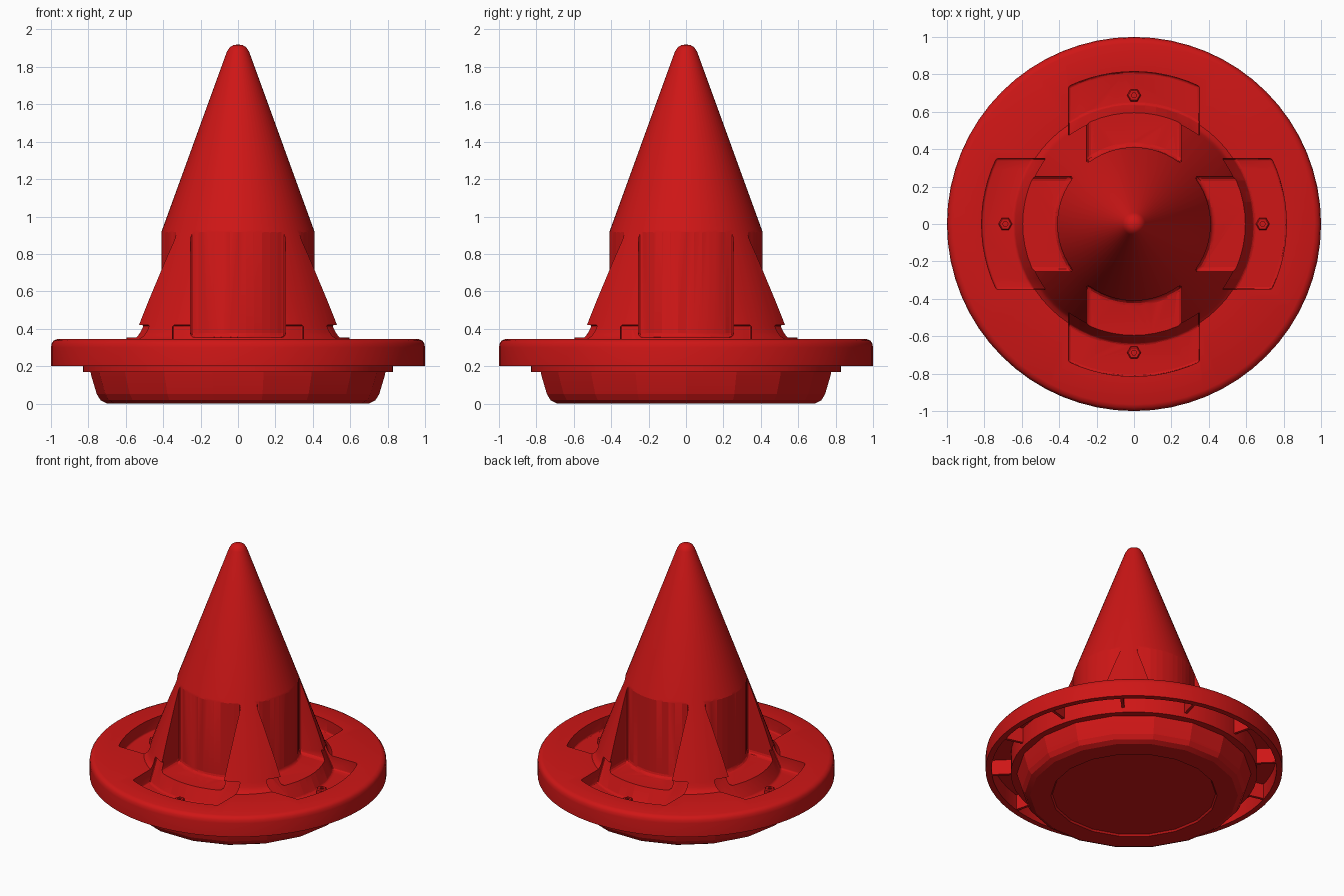
import bpy, bmesh, math
from mathutils import Matrix

if "Cube" in bpy.data.objects:
    bpy.data.objects.remove(bpy.data.objects["Cube"])

red = bpy.data.materials.new("red_plastic")
red.diffuse_color = (0.62, 0.008, 0.008, 1)
red.use_nodes = True
red.node_tree.nodes["Principled BSDF"].inputs["Base Color"].default_value = red.diffuse_color


def make_object(name, bm, smooth=35):
    bmesh.ops.recalc_face_normals(bm, faces=bm.faces)
    me = bpy.data.meshes.new(name)
    bm.to_mesh(me)
    bm.free()
    me.materials.append(red)
    ob = bpy.data.objects.new(name, me)
    bpy.context.collection.objects.link(ob)
    if smooth:
        shade(ob, smooth)
    return ob


def activate(ob):
    bpy.ops.object.select_all(action='DESELECT')
    ob.select_set(True)
    bpy.context.view_layer.objects.active = ob


def shade(ob, angle):
    activate(ob)
    bpy.ops.object.shade_smooth_by_angle(angle=math.radians(angle))


def lathe(name, profile, segs, smooth=35, loc=(0, 0, 0)):
    bm = bmesh.new()
    vs = [bm.verts.new((r, 0, z)) for r, z in profile]
    es = [bm.edges.new(p) for p in zip(vs, vs[1:])]
    bmesh.ops.spin(bm, geom=vs + es, cent=(0, 0, 0), axis=(0, 0, 1),
                   angle=math.tau, steps=segs, use_duplicate=False)
    bmesh.ops.remove_doubles(bm, verts=bm.verts, dist=1e-4)
    bmesh.ops.translate(bm, verts=bm.verts, vec=loc)
    return make_object(name, bm, smooth)


def plan(half, r_in, r_out, n=12):
    """Slot outline facing +x: straight sides, arcs for inner and outer ends."""
    ys = [-half + 2 * half * i / n for i in range(n + 1)]
    return ([(math.sqrt(r_in**2 - y * y), y) for y in ys] +
            [(math.sqrt(r_out**2 - y * y), y) for y in reversed(ys)])


def cutter(name, low, high, z0, z1, turn, bevel):
    bm = bmesh.new()
    rot = Matrix.Rotation(turn, 4, 'Z')
    a, b = ([bm.verts.new(rot @ Matrix.Translation((x, y, z)).translation) for x, y in pts]
            for pts, z in ((low, z0), (high, z1)))
    bm.faces.new(a)
    bm.faces.new(b)
    for i in range(len(a)):
        j = (i + 1) % len(a)
        bm.faces.new((a[i], a[j], b[j], b[i]))
    ob = make_object(name, bm, 0)
    ob.hide_render = True
    m = ob.modifiers.new("round", 'BEVEL')
    m.width, m.segments = bevel, 3
    m.limit_method, m.angle_limit = 'ANGLE', math.radians(45)
    return ob


def cut(target, tool):
    activate(target)
    m = target.modifiers.new("cut", 'BOOLEAN')
    m.operation, m.solver, m.object = 'DIFFERENCE', 'EXACT', tool
    bpy.ops.object.modifier_apply(modifier=m.name)
    bpy.data.objects.remove(tool, do_unlink=True)


# cone with rounded tip, flange and hollow channel under the flange
body = lathe("cone_and_flange", [
    (0, 1.92), (0.025, 1.916), (0.045, 1.904), (0.06, 1.88), (0.405, 0.93),
    (0.592, 0.41), (0.603, 0.38), (0.615, 0.36), (0.635, 0.345),
    (0.965, 0.345), (0.985, 0.337), (0.996, 0.322), (1.0, 0.30), (1.0, 0.2),
    (0.96, 0.2), (0.96, 0.315), (0.83, 0.315), (0.83, 0.17), (0, 0.17)], 64)

for k in range(4):
    t = k * math.pi / 2
    # tall pocket in the cone side
    side = plan(0.255, 0.41, 0.75)
    cut(body, cutter("pocket_cutter", side, side, 0.352, 1.1, t, 0.035))
    # curved recess in the flange with a sloping inner wall
    cut(body, cutter("recess_cutter", plan(0.35, 0.64, 0.815),
                     plan(0.35, 0.565, 0.815), 0.25, 0.42, t, 0.012))
    # hex bolt in the recess
    lathe("hex_bolt", [(0, 0.262), (0.014, 0.262), (0.014, 0.283), (0.03, 0.283),
                       (0.037, 0.275), (0.037, 0.24)], 6, 0,
          (0.688 * math.cos(t), 0.688 * math.sin(t), 0))
shade(body, 35)

# faceted foot with a shallow inset underside
lathe("base_foot", [(0, 0.18), (0.79, 0.18), (0.785, 0.15), (0.755, 0.05),
                    (0.735, 0.018), (0.70, 0), (0.56, 0), (0.55, 0.012),
                    (0, 0.012)], 18, 15)

# stiffening ribs in the flange channel
for k in range(12):
    bm = bmesh.new()
    m = (Matrix.Rotation(math.radians(15 + 30 * k), 4, 'Z') @
         Matrix.Translation((0.896, 0, 0.263)) @
         Matrix.Diagonal((0.145, 0.02, 0.116, 1)))
    bmesh.ops.create_cube(bm, size=1, matrix=m)
    make_object("flange_rib", bm, 0)
